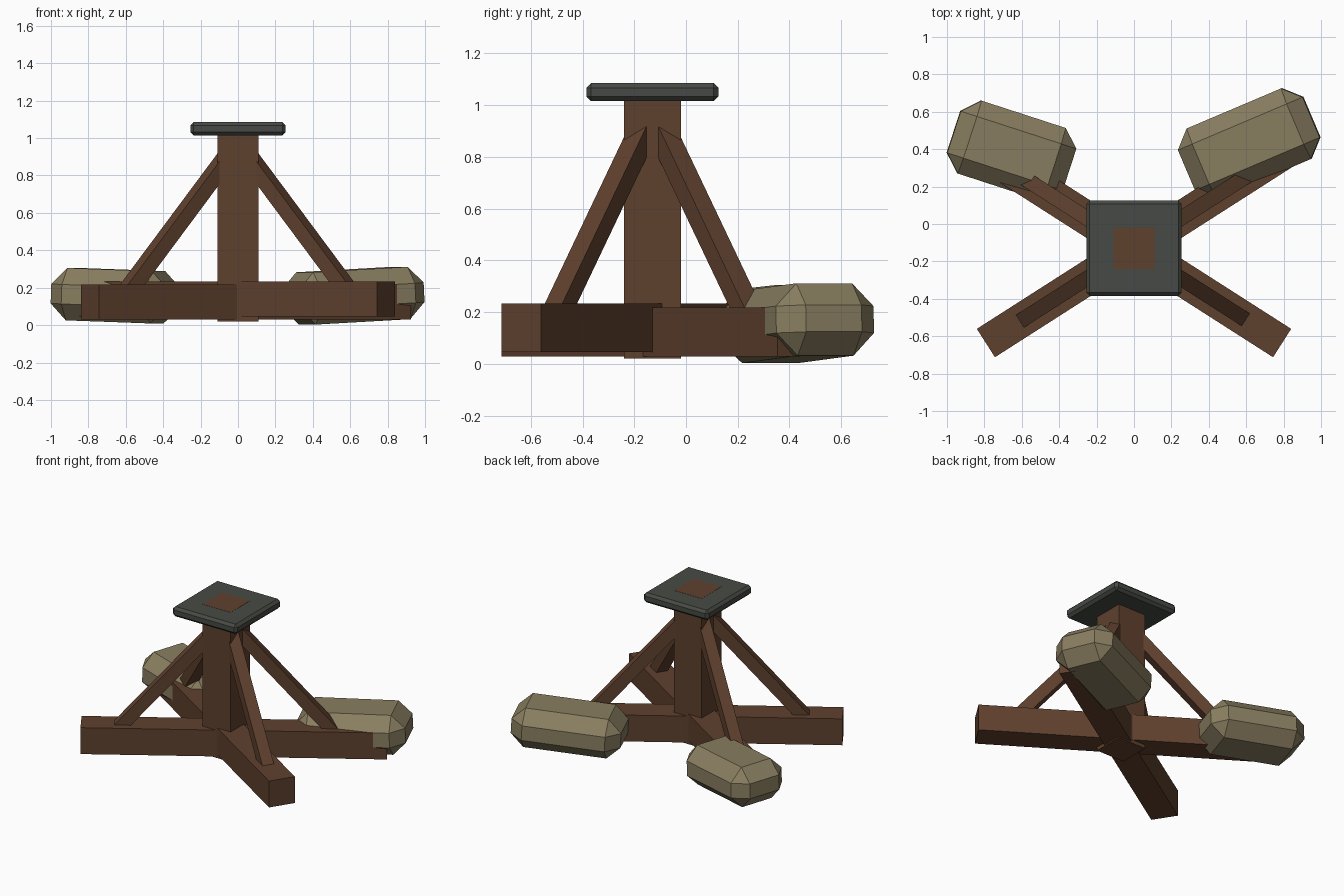
import bpy
from math import radians, atan2, hypot, cos, sin
from mathutils import Vector

if "Cube" in bpy.data.objects:
    bpy.data.objects.remove(bpy.data.objects["Cube"], do_unlink=True)


def material(name, rgb):
    m = bpy.data.materials.new(name)
    m.use_nodes = True
    m.diffuse_color = (*rgb, 1)
    m.node_tree.nodes["Principled BSDF"].inputs["Base Color"].default_value = (*rgb, 1)
    return m


WOOD = material("brown_wood", (0.114, 0.052, 0.027))
IRON = material("dark_iron", (0.062, 0.068, 0.058))
SACKCLOTH = material("tan_sackcloth", (0.25, 0.208, 0.118))


def box(name, size, location, mat, rotation=(0, 0, 0), bevel=0):
    bpy.ops.mesh.primitive_cube_add(size=1, location=location, rotation=rotation)
    ob = bpy.context.object
    ob.name = name
    ob.scale = size
    bpy.ops.object.transform_apply(location=False, rotation=False, scale=True)
    ob.data.materials.append(mat)
    if bevel:
        mod = ob.modifiers.new("chamfer", 'BEVEL')
        mod.width = bevel
        mod.segments = 1
    return ob


CENTRE = Vector((0, -0.13, 0))
ANGLE = radians(32.6)

# Upright post, its top just showing through the iron plate
box("post", (0.22, 0.22, 1.066), CENTRE + Vector((0, 0, 0.553)), WOOD)
box("top_plate", (0.51, 0.51, 0.07), CENTRE + Vector((0, 0, 1.05)), IRON, bevel=0.018)

# Crossed ground beams, a little longer at the back
FRONT, BACK = 0.94, 1.04
for name, side, z in (("left_back_beam", 1, 0.123), ("right_back_beam", -1, 0.14)):
    mid = (BACK - FRONT) / 2
    loc = CENTRE + Vector((side * cos(ANGLE) * mid, sin(ANGLE) * mid, z))
    box(name, (FRONT + BACK, 0.18, 0.188), loc, WOOD,
        (0, 0, ANGLE if side > 0 else -ANGLE + radians(180)))

# Four diagonal braces from the post down to the beams
TOP, FOOT = (0.06, 0.908), (0.70, 0.183)
for sx, xname in ((1, "left"), (-1, "right")):
    for sy, yname in ((1, "back"), (-1, "front")):
        out = Vector((sx * cos(ANGLE), sy * sin(ANGLE), 0))
        run, drop = FOOT[0] - TOP[0], TOP[1] - FOOT[1]
        loc = CENTRE + out * ((TOP[0] + FOOT[0]) / 2)
        loc.z = (TOP[1] + FOOT[1]) / 2
        box(f"{yname}_{xname}_brace", (hypot(run, drop), 0.08, 0.08), loc, WOOD,
            (0, atan2(drop, run), atan2(out.y, out.x)))

# Sacks weighing down the back beams
box("left_sack", (0.725, 0.41, 0.28), (0.616, 0.43, 0.157), SACKCLOTH,
    (0, radians(-3), radians(23)), bevel=0.088)
box("right_sack", (0.65, 0.41, 0.28), (-0.655, 0.392, 0.157), SACKCLOTH,
    (0, radians(2), radians(-18)), bevel=0.088)
